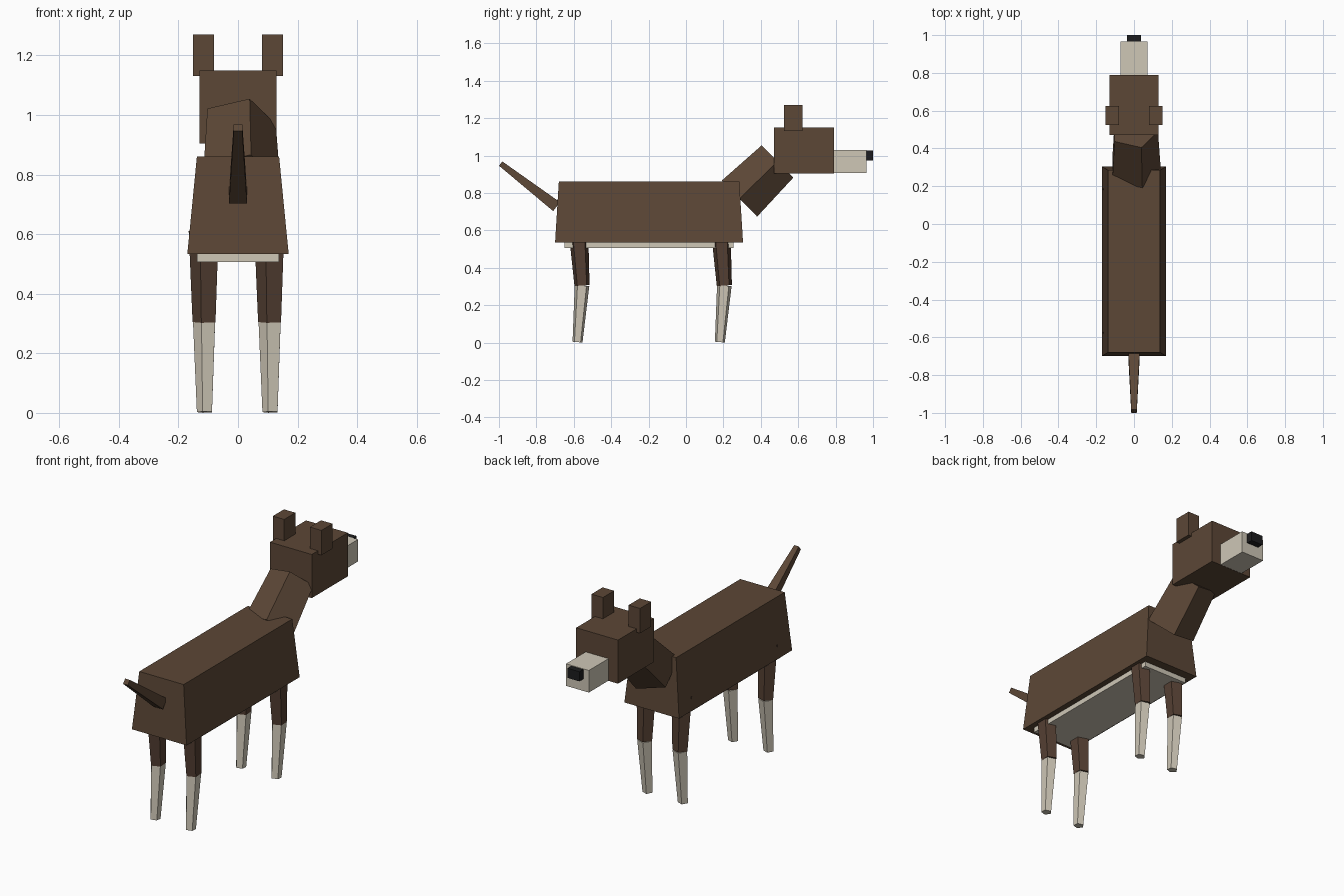
import bpy, bmesh, math
from mathutils import Matrix, Vector

if "Cube" in bpy.data.objects:
    bpy.data.objects.remove(bpy.data.objects["Cube"])


def material(name, rgb):
    m = bpy.data.materials.new(name)
    m.diffuse_color = (*rgb, 1)
    m.use_nodes = True
    m.node_tree.nodes["Principled BSDF"].inputs["Base Color"].default_value = m.diffuse_color
    return m


BROWN = material("brown coat", (0.107, 0.063, 0.037))
DARK = material("dark brown coat", (0.09, 0.051, 0.033))
CREAM = material("cream", (0.62, 0.57, 0.47))
BLACK = material("black", (0.012, 0.012, 0.013))


def add_object(name, bm, mat):
    bmesh.ops.recalc_face_normals(bm, faces=bm.faces)
    mesh = bpy.data.meshes.new(name)
    bm.to_mesh(mesh)
    bm.free()
    mesh.materials.append(mat)
    ob = bpy.data.objects.new(name, mesh)
    bpy.context.collection.objects.link(ob)
    return ob


def box(name, mat, x, y, z, taper=(0, 0)):
    """Box from (min, max) ranges; taper insets the top face in x and y."""
    bm = bmesh.new()
    bmesh.ops.create_cube(bm, size=1)
    for v in bm.verts:
        top = v.co.z > 0
        sx, sy = math.copysign(1, v.co.x), math.copysign(1, v.co.y)
        v.co = (x[sx > 0] - top * sx * taper[0],
                y[sy > 0] - top * sy * taper[1],
                z[top])
    return add_object(name, bm, mat)


def tapered_rod(name, mat, start, end, r1, r2, sides, phase):
    """Low-poly cone between two points that share the same x."""
    start, end = Vector(start), Vector(end)
    d = end - start
    tilt = Matrix.Rotation(-math.atan2(d.y, d.z), 3, 'X')
    bm = bmesh.new()
    rings = []
    for centre, r in ((start, r1), (end, r2)):
        angles = [phase + math.tau * i / sides for i in range(sides)]
        rings.append([bm.verts.new(centre + tilt @ Vector((r * math.cos(a), r * math.sin(a), 0)))
                      for a in angles])
    low, high = rings
    bm.faces.new(low[::-1])
    bm.faces.new(high)
    for i in range(sides):
        j = (i + 1) % sides
        bm.faces.new((low[i], low[j], high[j], high[i]))
    return add_object(name, bm, mat)


# Torso and belly
box("body", BROWN, (-0.17, 0.17), (-0.70, 0.305), (0.534, 0.86), taper=(0.032, 0.02))
box("belly", CREAM, (-0.137, 0.137), (-0.65, 0.255), (0.506, 0.55))

# Neck and head
tapered_rod("neck", BROWN, (0, 0.286, 0.77), (0, 0.489, 0.968), 0.142, 0.127, 5, 0)
box("head", BROWN, (-0.13, 0.13), (0.47, 0.79), (0.905, 1.15))
box("snout", CREAM, (-0.071, 0.071), (0.77, 0.965), (0.906, 1.03))
box("nose", BLACK, (-0.037, 0.037), (0.95, 1.0), (0.973, 1.027))
for side, label in ((-1, "left"), (1, "right")):
    box(f"{label}_ear", BROWN, sorted((side * 0.08, side * 0.151)), (0.525, 0.624), (1.13, 1.27))

# Legs: dark upper part, cream lower part
for y, end in ((-0.556, "tail_end"), (0.205, "head_end")):
    for side, label in ((-1, "left"), (1, "right")):
        x = side * 0.11
        knee = (x, y, 0.305)
        tapered_rod(f"{end}_{label}_upper_leg", DARK, knee, (x, y - 0.02, 0.61),
                    0.0425, 0.0555, 5, math.pi)
        tapered_rod(f"{end}_{label}_lower_leg", CREAM, (x, y - 0.024, 0.0025), knee,
                    0.028, 0.041, 5, math.pi)

# Tail
tapered_rod("tail", BROWN, (0, -0.692, 0.727), (0, -0.991, 0.957),
            0.03 * math.sqrt(2), 0.0145 * math.sqrt(2), 4, math.pi / 4)
